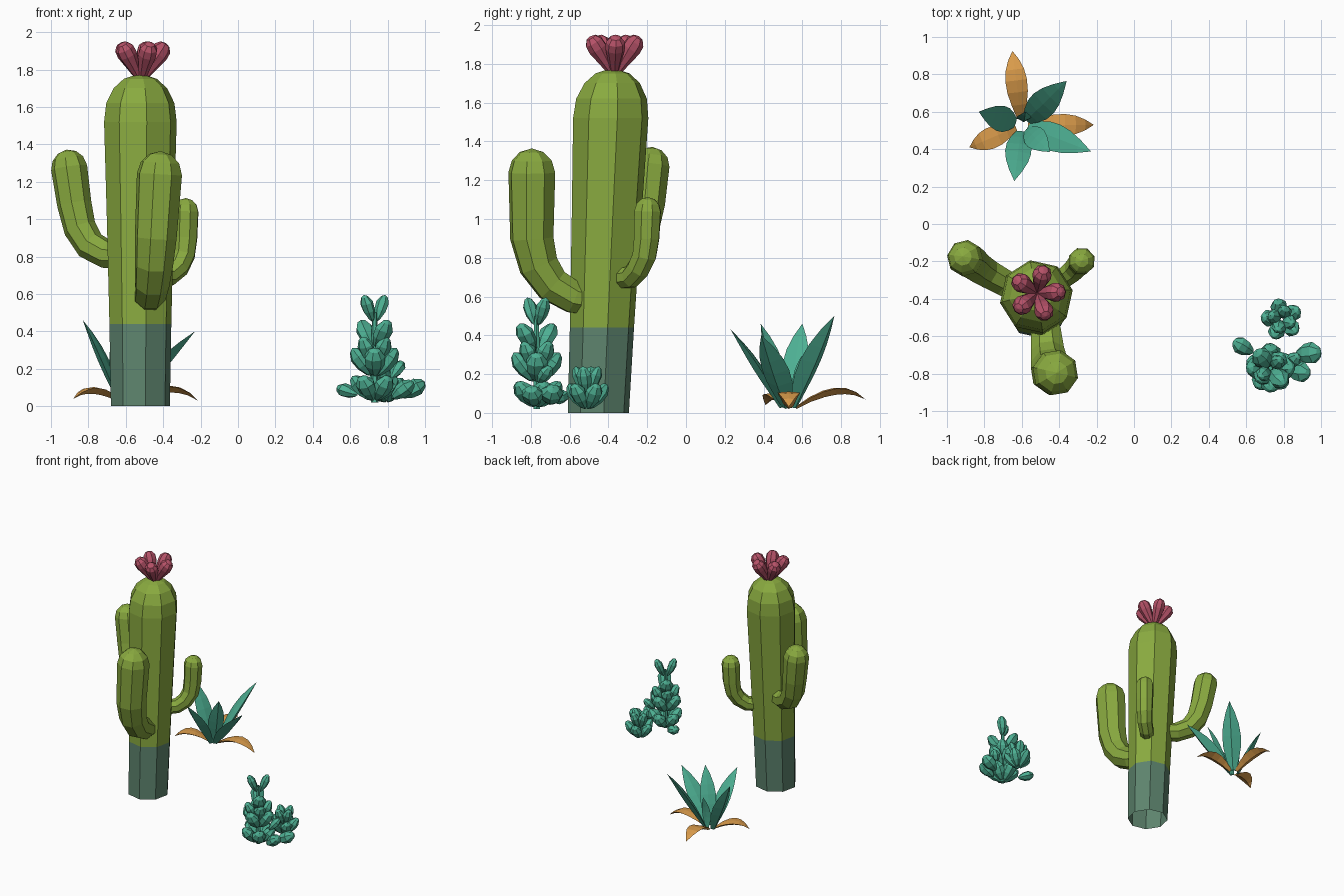
import bpy, bmesh, math
from mathutils import Vector, Matrix

if "Cube" in bpy.data.objects:
    bpy.data.objects.remove(bpy.data.objects["Cube"])


def material(name, rgb):
    m = bpy.data.materials.new(name)
    m.use_nodes = True
    m.diffuse_color = (*rgb, 1)
    m.node_tree.nodes["Principled BSDF"].inputs["Base Color"].default_value = (*rgb, 1)
    return m


GREEN = material("cactus green", (0.25, 0.40, 0.05))
DARK = material("dusty dark green", (0.11, 0.23, 0.155))
TEAL = material("succulent teal", (0.075, 0.43, 0.29))
ORANGE = material("dry leaf orange", (0.70, 0.33, 0.07))
PINK = material("flower pink", (0.47, 0.085, 0.14))
Z = Vector((0, 0, 1))


def sweep(bm, path, radii, sides=8, top=1.0, bottom=1.0, turn=0.0, level=False, close=True):
    """Sweep a polygon along a path; zero radii become points."""
    pts = [Vector(p) for p in path]
    u, old, rings = None, None, []
    for i, (p, r) in enumerate(zip(pts, radii)):
        t = Z if level else (pts[min(i + 1, len(pts) - 1)] - pts[max(i - 1, 0)]).normalized()
        if u is None:
            u = Z.cross(t)
            u = Vector((1, 0, 0)) if u.length < 0.01 else u.normalized()
        else:
            u = old.rotation_difference(t) @ u
        old, v = t, t.cross(u)
        if r == 0:
            rings.append([bm.verts.new(p)])
            continue
        ring = []
        for k in range(sides):
            a = turn + math.tau * k / sides
            s = math.sin(a)
            ring.append(bm.verts.new(p + r * (u * math.cos(a) + v * s * (top if s > 0 else bottom))))
        rings.append(ring)
    for a, b in zip(rings, rings[1:]):
        for k in range(sides):
            j = (k + 1) % sides
            if len(a) == 1:
                bm.faces.new((a[0], b[j], b[k]))
            elif len(b) == 1:
                bm.faces.new((a[k], a[j], b[0]))
            else:
                bm.faces.new((a[k], a[j], b[j], b[k]))
    if close and len(rings[0]) > 1:
        bm.faces.new(rings[0][::-1])


def finish(bm, name, *mats):
    mesh = bpy.data.meshes.new(name)
    bmesh.ops.recalc_face_normals(bm, faces=bm.faces)
    bm.to_mesh(mesh)
    bm.free()
    for m in mats:
        mesh.materials.append(m)
    obj = bpy.data.objects.new(name, mesh)
    bpy.context.collection.objects.link(obj)
    return obj


def bezier(a, b, c, n):
    a, b, c = Vector(a), Vector(b), Vector(c)
    return [a * (1 - t) ** 2 + b * 2 * t * (1 - t) + c * t * t for t in (i / n for i in range(n + 1))]


def polar(centre, angle, radius, z):
    a = math.radians(angle)
    return Vector((centre[0] + radius * math.cos(a), centre[1] + radius * math.sin(a), z))


# Trunk: leaning eight-sided column with a dome, open below, dark lower band
bm = bmesh.new()
profile = [(0, .16), (.44, .168), (1, .182), (1.52, .197), (1.62, .185), (1.7, .145), (1.75, .09), (1.78, 0)]
sweep(bm, [(-.522, -.452 + .042 * z, z) for z, r in profile], [r for z, r in profile],
      turn=math.radians(10), level=True, close=False)
for f in bm.faces:
    f.material_index = 1 if f.calc_center_median().z < .44 else 0
finish(bm, "cactus_trunk", GREEN, DARK)


# Arms: bent tubes with rounded ends
def arm(name, path, r_start, r_end):
    pts = [Vector(p) for p in path]
    n = len(pts)
    radii = [r_start + (r_end - r_start) * i / (n - 1) for i in range(n)]
    d = (pts[-1] - pts[-2]).normalized()
    base = pts[-1]
    for along, wide in ((.5, .85), (.85, .5), (1, 0)):
        pts.append(base + d * r_end * along)
        radii.append(r_end * wide)
    bm = bmesh.new()
    sweep(bm, pts, radii, turn=math.radians(22))
    finish(bm, name, GREEN)


arm("right_arm", [(-.57, -.38, .80), (-.70, -.31, .81), (-.79, -.26, .86), (-.845, -.225, .95),
                  (-.875, -.20, 1.08), (-.903, -.182, 1.275)], .072, .098)
arm("front_arm", [(-.49, -.48, .575), (-.47, -.58, .595), (-.46, -.69, .66), (-.45, -.76, .76),
                  (-.44, -.795, .90), (-.42, -.795, 1.24)], .078, .124)
arm("back_arm", [(-.45, -.36, .69), (-.37, -.285, .70), (-.32, -.245, .745), (-.292, -.215, .81),
                 (-.283, -.203, .90), (-.28, -.198, 1.04)], .055, .073)

# Flower: five club-shaped petals
bm = bmesh.new()
for angle in (75, 3, -69, -141, 147):
    a = polar((-.518, -.37), angle, .015, 1.76)
    b = polar((-.518, -.37), angle, .125, 1.93)
    sweep(bm, [a.lerp(b, t) for t in (0, .35, .7, .9, 1.03, 1.07)],
          [.022, .036, .051, .049, .028, 0], sides=8)
finish(bm, "cactus_flower", PINK)


# Rosette: pointed channelled leaves
HEART = Vector((-.60, .53, 0))


def leaf(bm, tip, lift, reach, width, start=.035):
    tip = Vector(tip)
    flat = Vector((tip.x, tip.y, 0)) - HEART
    base = HEART + flat.normalized() * start + Z * .03
    ctrl = HEART + flat * reach + Z * lift
    shape = (.35, .7, .95, 1, .85, .5, 0)
    sweep(bm, bezier(base, ctrl, tip, 6), [width * s for s in shape], sides=4, top=.08, bottom=.55)


bm = bmesh.new()
for tip, width in (((-.36, .765, .50), .075), ((-.23, .388, .40), .075), ((-.64, .23, .43), .07),
                   ((-.83, .60, .46), .07), ((-.45, .385, .46), .062), ((-.58, .60, .30), .04)):
    leaf(bm, tip, tip[2] * .58, .42, width)
finish(bm, "rosette_leaves", TEAL)

bm = bmesh.new()
for tip, lift in (((-.65, .925, .07), .20), ((-.215, .53, .03), .18), ((-.88, .41, .04), .16)):
    leaf(bm, tip, lift, .66, .058)
finish(bm, "dry_leaves", ORANGE)


# Succulents: stacked rings of plump egg-shaped leaves
def bead(bm, a, b, width):
    a, b = Vector(a), Vector(b)
    sweep(bm, [a.lerp(b, t) for t in (0, .12, .4, .7, .92, 1)],
          [0, width * .45, width * .9, width, width * .55, 0], sides=7, top=.8, bottom=.8)


def tier(bm, centre, count, turn, z, rise, reach, width):
    for k in range(count):
        angle = turn + 360 * k / count
        bead(bm, polar(centre, angle, .012, z), polar(centre, angle, reach, z + rise), width)


bm = bmesh.new()
main = (.73, -.77)
sweep(bm, [(*main, .02), (*main, .5)], [.02, .014], sides=6)
tier(bm, main, 5, 20, .03, .13, .125, .056)
tier(bm, main, 4, 0, .16, .15, .12, .058)
tier(bm, main, 4, 45, .22, .15, .095, .048)
tier(bm, main, 2, -50, .31, .15, .115, .054)
tier(bm, main, 2, 40, .45, .145, .075, .04)
finish(bm, "tall_succulent", TEAL)

bm = bmesh.new()
small = (.79, -.51)
tier(bm, small, 5, 30, .02, .13, .105, .046)
tier(bm, small, 4, 70, .10, .14, .065, .04)
finish(bm, "small_succulent", TEAL)

bm = bmesh.new()
for a, b, width in (((.64, -.69, .06), (.53, -.625, .10), .047), ((.86, -.70, .05), (1.0, -.685, .13), .06),
                    ((.82, -.78, .04), (.94, -.80, .13), .056), ((.82, -.76, .15), (.88, -.70, .24), .04)):
    bead(bm, a, b, width)
finish(bm, "loose_leaves", TEAL)
